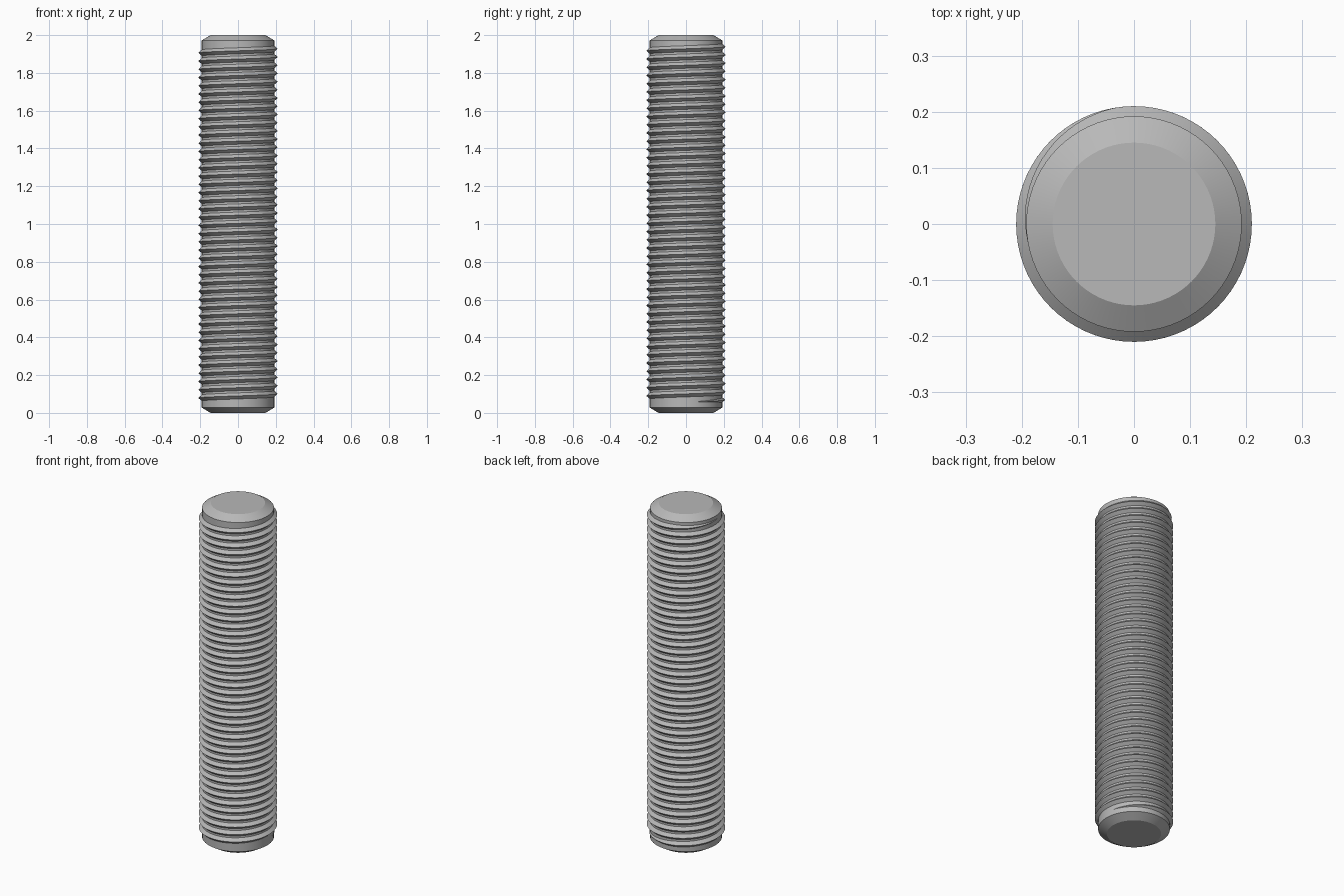
import bpy, bmesh
from math import cos, sin, radians, tau

cube = bpy.data.objects.get("Cube")
if cube:
    bpy.data.objects.remove(cube, do_unlink=True)

LENGTH = 2.0
CORE_R, END_R, CREST_R = 0.192, 0.145, 0.21
CHAMFER = 0.028
PITCH, HALF_TOOTH = 0.0435, 0.018
SEGMENTS = 72

steel = bpy.data.materials.new("grey steel")
steel.use_nodes = True
steel.diffuse_color = (0.48, 0.48, 0.48, 1)
steel.node_tree.nodes["Principled BSDF"].inputs["Base Color"].default_value = (0.48, 0.48, 0.48, 1)


def finish(bm, name):
    bmesh.ops.recalc_face_normals(bm, faces=bm.faces)
    mesh = bpy.data.meshes.new(name)
    bm.to_mesh(mesh)
    bm.free()
    mesh.materials.append(steel)
    obj = bpy.data.objects.new(name, mesh)
    bpy.context.collection.objects.link(obj)
    bpy.ops.object.select_all(action="DESELECT")
    obj.select_set(True)
    bpy.context.view_layer.objects.active = obj
    bpy.ops.object.shade_smooth_by_angle(angle=radians(25))
    return obj


def bridge(bm, a, b):
    for i in range(len(a)):
        j = (i + 1) % len(a)
        bm.faces.new((a[i], a[j], b[j], b[i]))


# Core rod with chamfered ends
bm = bmesh.new()
profile = [(END_R, 0), (CORE_R, CHAMFER), (CORE_R, LENGTH - CHAMFER), (END_R, LENGTH)]
rings = [[bm.verts.new((r * cos(tau * i / SEGMENTS), r * sin(tau * i / SEGMENTS), z))
          for i in range(SEGMENTS)] for r, z in profile]
for low, high in zip(rings, rings[1:]):
    bridge(bm, low, high)
bm.faces.new(rings[0])
bm.faces.new(rings[-1])
finish(bm, "rod_core")

# Right-handed helical thread, fading into the core at both ends
bm = bmesh.new()
bottom, top, end_angle = 0.058, 1.952, radians(200)
turns = (top - bottom) / PITCH
steps = round(turns * SEGMENTS)
fade = SEGMENTS * 0.28
base_r = CORE_R - 0.002
sections = []
for i in range(steps + 1):
    t = i / steps
    angle = end_angle - tau * turns * (1 - t)
    z = bottom + (top - bottom) * t
    size = max(0.04, min(1, i / fade, (steps - i) / fade))
    tooth = [(base_r, -HALF_TOOTH * size),
             (base_r + (CREST_R - base_r) * size, 0),
             (base_r, HALF_TOOTH * size)]
    sections.append([bm.verts.new((r * cos(angle), r * sin(angle), z + dz)) for r, dz in tooth])
for a, b in zip(sections, sections[1:]):
    bridge(bm, a, b)
bm.faces.new(sections[0])
bm.faces.new(sections[-1])
finish(bm, "helical_thread")
